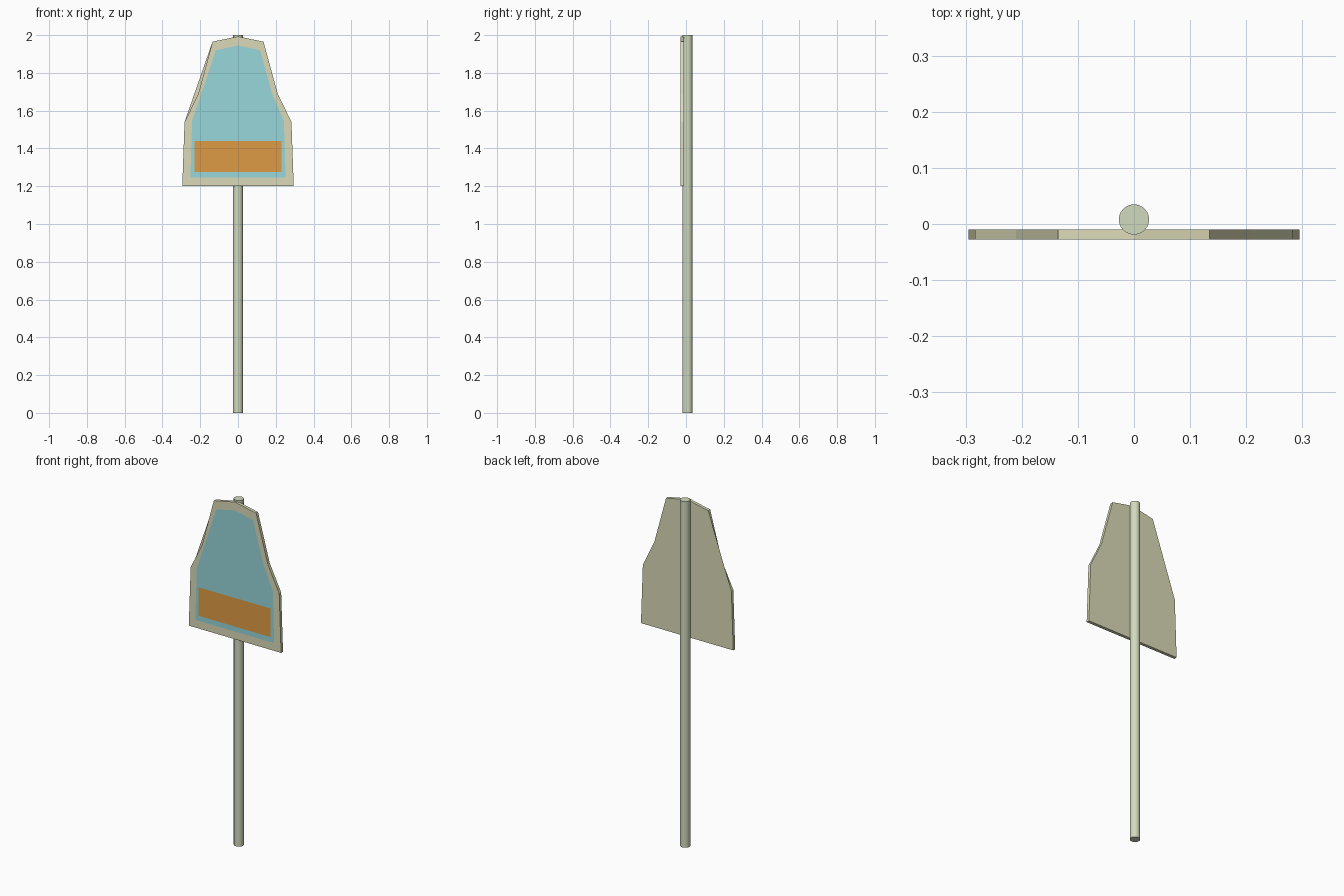
import bpy, bmesh

if "Cube" in bpy.data.objects:
    bpy.data.objects.remove(bpy.data.objects["Cube"])

def material(name, rgb):
    m = bpy.data.materials.new(name)
    m.diffuse_color = (*rgb, 1)
    m.use_nodes = True
    m.node_tree.nodes["Principled BSDF"].inputs["Base Color"].default_value = m.diffuse_color
    return m

CREAM = material("cream", (0.71, 0.70, 0.48))
PALE_GREEN = material("pale_green", (0.64, 0.70, 0.51))
BLUE = material("light_blue", (0.31, 0.68, 0.70))
ORANGE = material("orange", (0.74, 0.33, 0.06))

def mirrored(half):
    """Close a right-half (x, z) outline, listed bottom to top, across x = 0."""
    return half + [(-x, z) for x, z in reversed(half) if x > 0]

def plate(name, outline, y_front, mat, depth=0.0, sliver=None):
    """Flat plate facing -y; depth extrudes it backwards."""
    bm = bmesh.new()
    front = [bm.verts.new((x, y_front, z)) for x, z in outline]
    bm.faces.new(front)
    if depth:
        back = [bm.verts.new((x, y_front + depth, z)) for x, z in outline]
        bm.faces.new(back[::-1])
        n = len(outline)
        for i in range(n):
            j = (i + 1) % n
            bm.faces.new((front[j], front[i], back[i], back[j]))
        if sliver:
            # Back skin bridging the concave left shoulder
            bm.faces.new([bm.verts.new(back[i].co) for i in reversed(sliver)])
    mesh = bpy.data.meshes.new(name)
    bm.to_mesh(mesh)
    bm.free()
    mesh.materials.append(mat)
    obj = bpy.data.objects.new(name, mesh)
    bpy.context.collection.objects.link(obj)
    return obj

# Round post
bpy.ops.mesh.primitive_cylinder_add(vertices=24, radius=0.027, depth=2, location=(0, 0.008, 1))
post = bpy.context.object
post.name = "post"
post.data.materials.append(PALE_GREEN)
bpy.ops.object.shade_smooth_by_angle()

# Sign board with tapered shoulders
board = mirrored([(0.295, 1.2), (0.283, 1.54), (0.21, 1.69), (0.135, 1.965), (0, 1.993)])
plate("sign_board", board, -0.028, CREAM, depth=0.018, sliver=(5, 6, 7))

# Inset blue face, straight along its left shoulder
face = mirrored([(0.252, 1.245), (0.243, 1.545), (0.18, 1.69), (0.117, 1.92), (0, 1.945)])
del face[6]
plate("blue_face", face, -0.0295, BLUE)

# Orange band near the bottom
plate("orange_band", mirrored([(0.23, 1.275), (0.23, 1.44)]), -0.031, ORANGE)
